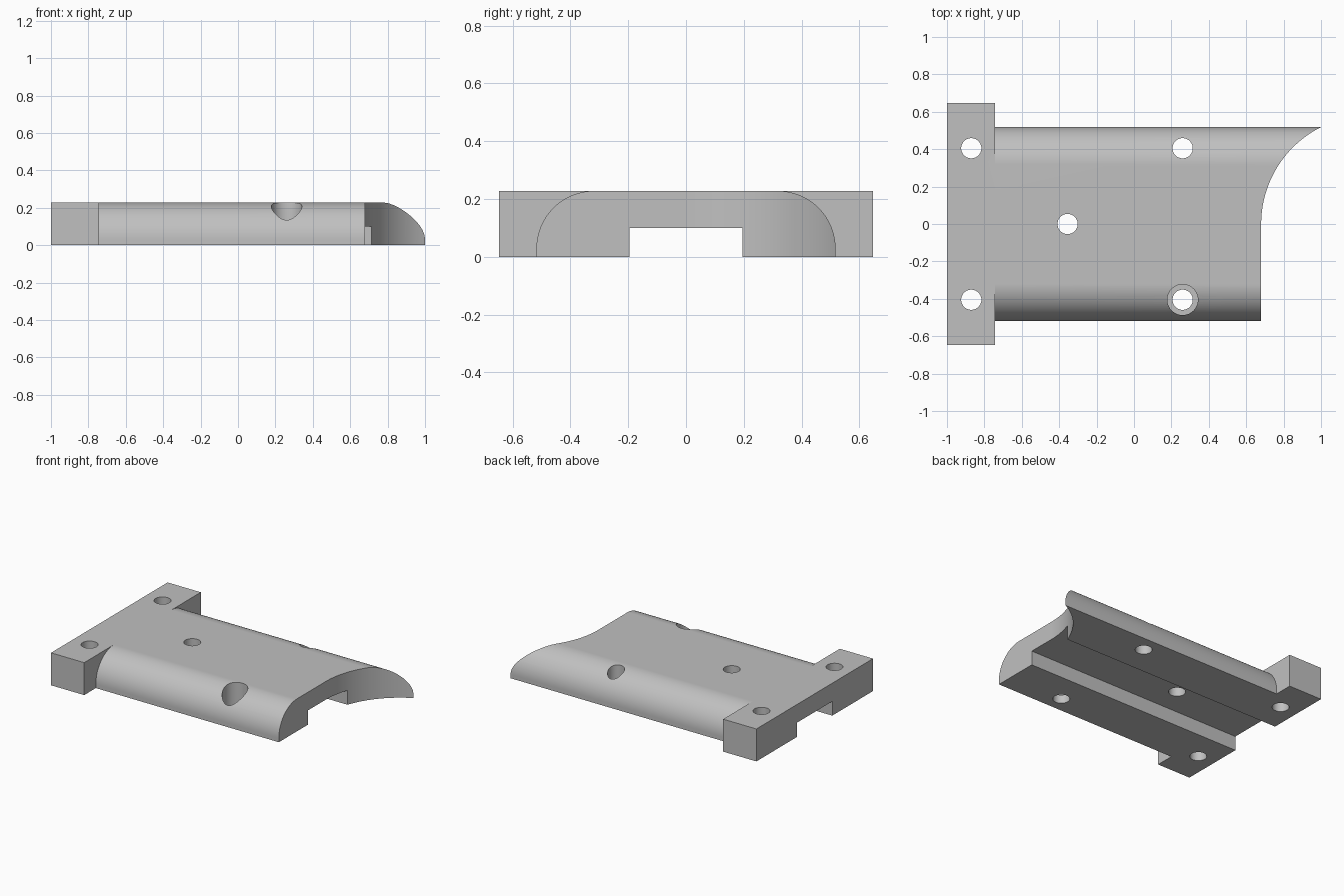
import bpy
import bmesh
import math
from mathutils import Vector

if "Cube" in bpy.data.objects:
    bpy.data.objects.remove(bpy.data.objects["Cube"], do_unlink=True)

HEIGHT = 0.228
HALF_FLANGE = 0.647      # half width of the wide end
HALF_BODY = 0.518        # half width of the rounded body
FLANGE_X = -0.742        # where the wide end stops
END_X = 0.68             # straight part of the far end
ROUND = 0.2              # shoulder radius

grey = bpy.data.materials.new("plain_grey")
grey.use_nodes = True
colour = (0.53, 0.53, 0.53, 1)
grey.diffuse_color = colour
grey.node_tree.nodes["Principled BSDF"].inputs["Base Color"].default_value = colour


def prism(name, points, depth):
    """Solid made by sweeping a closed 3D outline along a depth vector."""
    bm = bmesh.new()
    face = bm.faces.new([bm.verts.new(p) for p in points])
    swept = bmesh.ops.extrude_face_region(bm, geom=[face])
    moved = [g for g in swept["geom"] if isinstance(g, bmesh.types.BMVert)]
    bmesh.ops.translate(bm, verts=moved, vec=Vector(depth))
    bmesh.ops.recalc_face_normals(bm, faces=bm.faces)
    mesh = bpy.data.meshes.new(name)
    bm.to_mesh(mesh)
    bm.free()
    mesh.materials.append(grey)
    obj = bpy.data.objects.new(name, mesh)
    bpy.context.collection.objects.link(obj)
    return obj


def cylinder(name, x, y, radius, bottom):
    ring = [2 * math.pi * i / 48 for i in range(48)]
    return prism(name, [(x + radius * math.cos(a), y + radius * math.sin(a), bottom)
                        for a in ring], (0, 0, 0.5))


def cut(target, cutter):
    cutter.hide_render = True
    mod = target.modifiers.new("cut", "BOOLEAN")
    mod.operation = "DIFFERENCE"
    mod.solver = "EXACT"
    mod.object = cutter
    bpy.context.view_layer.objects.active = target
    bpy.ops.object.modifier_apply(modifier=mod.name)
    bpy.data.objects.remove(cutter, do_unlink=True)


# Slab with a concave sweep at one corner of the far end
reach = 1 - END_X
sweep = (reach ** 2 + HALF_BODY ** 2) / (2 * reach)
last = math.asin(0.545 / sweep)
outline = [(-1, -HALF_FLANGE, 0), (END_X, -HALF_FLANGE, 0)]
for i in range(41):
    a = last * i / 40
    outline.append((END_X + sweep * (1 - math.cos(a)), sweep * math.sin(a), 0))
outline += [(outline[-1][0], HALF_FLANGE, 0), (-1, HALF_FLANGE, 0)]
plate = prism("mounting_plate", outline, (0, 0, HEIGHT))

# Rounded shoulders on both long sides
for side in (-1, 1):
    profile = [(HALF_BODY, -0.1)]
    for i in range(25):
        a = math.pi / 2 * i / 24
        profile.append((HALF_BODY - ROUND + ROUND * math.cos(a),
                        HEIGHT - ROUND + ROUND * math.sin(a)))
    profile += [(HALF_BODY - ROUND, 0.4), (0.8, 0.4), (0.8, -0.1)]
    cut(plate, prism("shoulder_cutter", [(FLANGE_X, side * y, z) for y, z in profile],
                     (2.2, 0, 0)))

# Channel along the underside
cut(plate, prism("channel_cutter",
                 [(-1.2, y, z) for y, z in ((-0.195, -0.1), (0.195, -0.1),
                                            (0.195, 0.1), (-0.195, 0.1))],
                 (2.6, 0, 0)))

# Bolt holes, one with a wider counterbore
holes = [(x, y) for x in (-0.87, 0.26) for y in (-0.405, 0.405)] + [(-0.355, 0)]
for x, y in holes:
    cut(plate, cylinder("hole_cutter", x, y, 0.054, -0.1))
cut(plate, cylinder("counterbore_cutter", 0.26, -0.405, 0.082, 0.06))

# Smooth curved faces, crisp edges
bpy.ops.object.select_all(action="DESELECT")
plate.select_set(True)
bpy.context.view_layer.objects.active = plate
bpy.ops.object.shade_smooth_by_angle(angle=math.radians(25))
weighted = plate.modifiers.new("even_shading", "WEIGHTED_NORMAL")
weighted.keep_sharp = True
